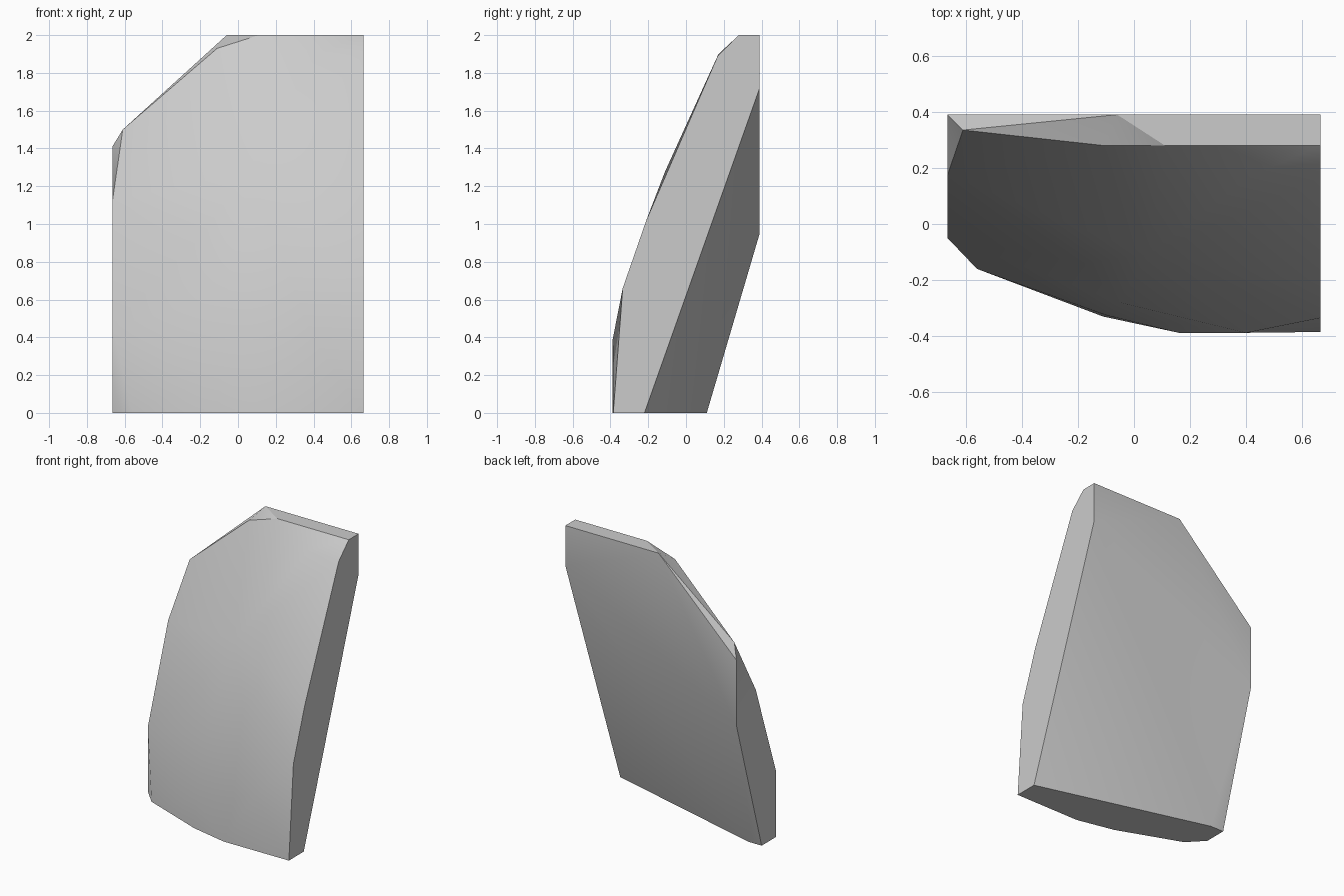
import bpy
import bmesh
import math

cube = bpy.data.objects.get("Cube")
if cube:
    bpy.data.objects.remove(cube, do_unlink=True)

# Plain grey stone
stone = bpy.data.materials.new("grey_stone")
stone.use_nodes = True
grey = (0.6, 0.6, 0.6, 1)
stone.diffuse_color = grey
stone.node_tree.nodes["Principled BSDF"].inputs["Base Color"].default_value = grey

SIDE = 0.665   # half width
BACK = 0.39    # rear plane

# Cut profiles of the two flat sides, as (y, z)
tall_side = [(-.385, 0), (-.335, .66), (-.21, 1.02), (.168, 1.89),
             (.28, 2), (BACK, 2), (BACK, 1.72), (-.22, 0)]
short_side = [(-.05, 0), (-.05, .46), (.175, 1.12), (BACK, 1.41),
              (BACK, .95), (.11, 0)]

# Corners of the base, the chipped top and the bulging front face
base = [(-.56, .11, 0), (-.56, -.16, 0), (-.11, -.33, 0), (.16, -.388, 0)]
top = [(-.06, BACK, 2), (.11, .28, 2), (-.11, .28, 1.93),
       (-.61, .335, 1.5), (.42, .172, 1.9)]
front = [(.4, -.388, .39), (-.1, -.325, .2), (-.05, -.28, .62),
         (-.18, -.14, .95), (.05, -.11, 1.28)]

points = [(SIDE, y, z) for y, z in tall_side]
points += [(-SIDE, y, z) for y, z in short_side]
points += base + top + front

# Wrap the corners in one faceted slab
bm = bmesh.new()
for p in points:
    bm.verts.new(p)
hull = bmesh.ops.convex_hull(bm, input=bm.verts[:])
loose = {v for v in hull["geom_interior"] + hull["geom_unused"]
         if isinstance(v, bmesh.types.BMVert)}
bmesh.ops.delete(bm, geom=list(loose), context='VERTS')
bmesh.ops.dissolve_limit(bm, angle_limit=math.radians(1),
                         verts=bm.verts[:], edges=bm.edges[:])
bmesh.ops.recalc_face_normals(bm, faces=bm.faces[:])
mesh = bpy.data.meshes.new("stone_slab")
bm.to_mesh(mesh)
bm.free()
mesh.materials.append(stone)

slab = bpy.data.objects.new("stone_slab", mesh)
bpy.context.collection.objects.link(slab)
bpy.ops.object.select_all(action='DESELECT')
slab.select_set(True)
bpy.context.view_layer.objects.active = slab
bpy.ops.object.shade_smooth_by_angle(angle=math.radians(30))
